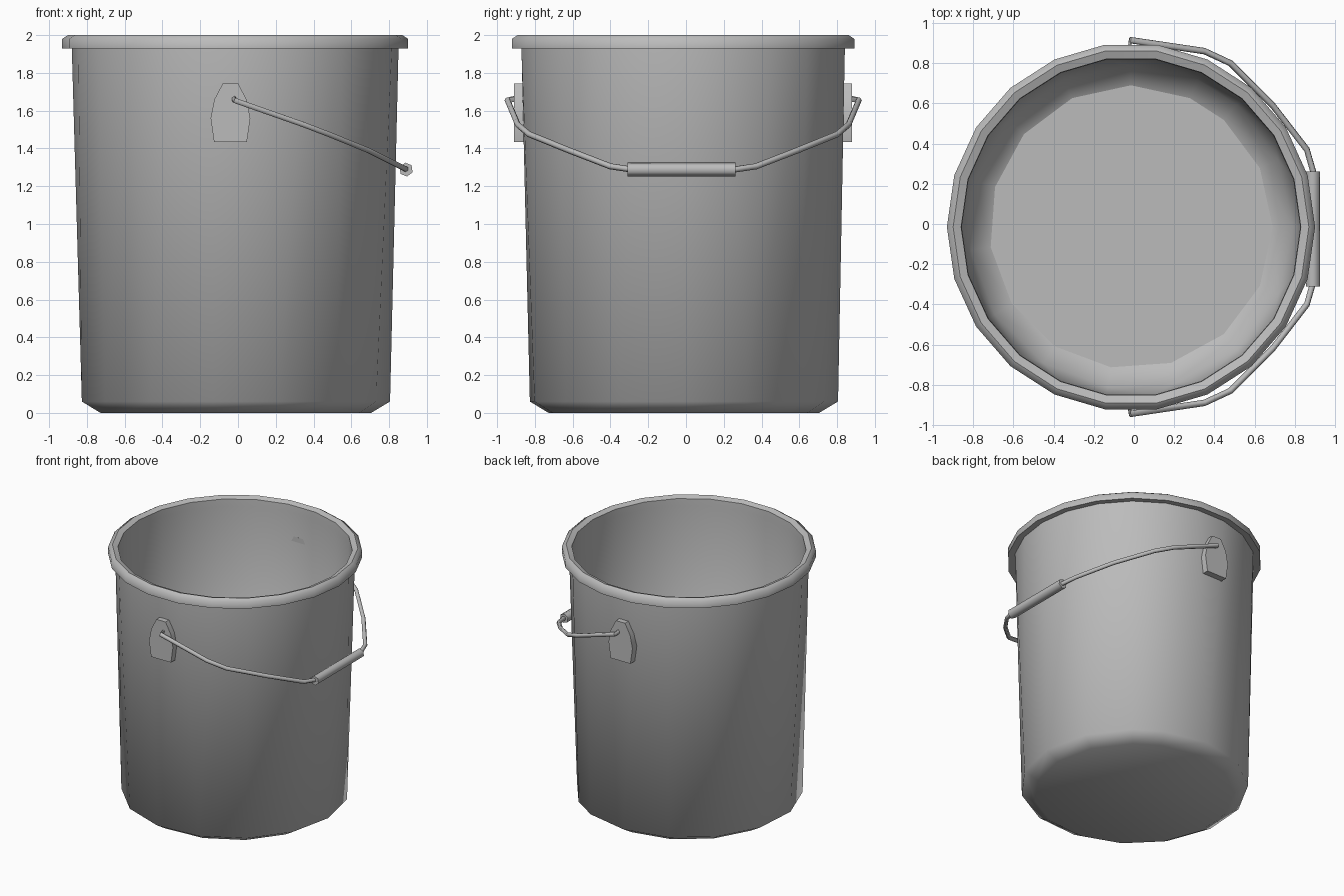
import bpy, bmesh, math
from mathutils import Vector

cube = bpy.data.objects.get("Cube")
if cube:
    bpy.data.objects.remove(cube)

CX = CY = -0.015          # axis of the bucket
STEPS = 44                # angular units per turn
FINE = list(range(0, STEPS, 2))
COARSE = [0, 3, 6] + list(range(8, STEPS, 3))

grey = bpy.data.materials.new("bucket_grey")
grey.use_nodes = True
colour = (0.5, 0.5, 0.5, 1)
grey.diffuse_color = colour
grey.node_tree.nodes["Principled BSDF"].inputs["Base Color"].default_value = colour


def finish(bm, name, sharp_angle=None):
    """Turn a bmesh into a named, shaded object."""
    bmesh.ops.recalc_face_normals(bm, faces=bm.faces)
    for f in bm.faces:
        f.smooth = True
    if sharp_angle:
        for e in bm.edges:
            if len(e.link_faces) == 2 and e.calc_face_angle(0) > math.radians(sharp_angle):
                e.smooth = False
    mesh = bpy.data.meshes.new(name)
    bm.to_mesh(mesh)
    bm.free()
    mesh.materials.append(grey)
    obj = bpy.data.objects.new(name, mesh)
    bpy.context.collection.objects.link(obj)
    return obj


def ring(bm, radius, z, units):
    turn = math.tau / STEPS
    return [bm.verts.new((CX + radius * math.cos(u * turn), CY + radius * math.sin(u * turn), z))
            for u in units]


def zip_rings(bm, a, ua, b, ub):
    """Join two rings that may have different side counts."""
    ua, ub = ua + [STEPS], ub + [STEPS]
    i = j = 0
    while i < len(a) or j < len(b):
        na = ua[i + 1] if i < len(a) else STEPS + 1
        nb = ub[j + 1] if j < len(b) else STEPS + 1
        corners = [a[i % len(a)]]
        if na <= nb:
            corners.append(a[(i + 1) % len(a)])
        if nb <= na:
            corners.append(b[(j + 1) % len(b)])
        corners.append(b[j % len(b)])
        bm.faces.new(corners)
        i, j = i + (na <= nb), j + (nb <= na)


def make_bucket():
    # Profile from outer base, up over the rim, down to the inner floor
    profile = [
        (0.72, 0.0, COARSE), (0.82, 0.06, COARSE), (0.865, 1.935, FINE),
        (0.916, 1.93, FINE), (0.916, 1.98, FINE), (0.885, 2.0, FINE),
        (0.845, 1.985, FINE), (0.842, 1.93, FINE),
        (0.805, 0.07, COARSE), (0.705, 0.015, COARSE),
    ]
    bm = bmesh.new()
    rings = [ring(bm, *p) for p in profile]
    for n in range(len(rings) - 1):
        zip_rings(bm, rings[n], profile[n][2], rings[n + 1], profile[n + 1][2])
    bm.faces.new(rings[0])
    bm.faces.new(rings[-1])
    # Crisp rim and floor edges, soft walls
    for n in (2, 3, 5, 6, 9):
        loop = rings[n]
        for k, v in enumerate(loop):
            bm.edges.get((v, loop[(k + 1) % len(loop)])).smooth = False
    finish(bm, "bucket")


def make_ear(name, side):
    # Tombstone-shaped handle mount
    half = [(0.087, 1.435), (0.105, 1.56), (0.085, 1.66), (0.04, 1.745)]
    outline = half + [(-x, z) for x, z in reversed(half)]
    bm = bmesh.new()
    loops = [[bm.verts.new((x - 0.04, CY + side * d, z)) for x, z in outline]
             for d in (0.83, 0.895)]
    for loop in loops:
        bm.faces.new(loop)
    for k in range(len(outline)):
        m = (k + 1) % len(outline)
        bm.faces.new((loops[0][k], loops[0][m], loops[1][m], loops[1][k]))
    finish(bm, name, 20)


def make_tube(name, path, radius, sides):
    """Sweep a round section along a path."""
    bm = bmesh.new()
    path = [Vector(p) for p in path]
    loops = []
    for k, p in enumerate(path):
        t = (path[min(k + 1, len(path) - 1)] - path[max(k - 1, 0)]).normalized()
        u = t.cross(Vector((0.4, 0, 1))).normalized()
        v = t.cross(u)
        loops.append([bm.verts.new(p + radius * (u * math.cos(a) + v * math.sin(a)))
                      for a in (math.tau * s / sides for s in range(sides))])
    for a, b in zip(loops, loops[1:]):
        for k in range(sides):
            m = (k + 1) % sides
            bm.faces.new((a[k], a[m], b[m], b[k]))
    bm.faces.new(loops[0])
    bm.faces.new(loops[-1])
    finish(bm, name, 65)


make_bucket()

# Wire handle, mirrored front to back
wire_half = [(-0.02, 0.88, 1.665), (-0.02, 0.93, 1.655), (0.35, 0.875, 1.525),
             (0.48, 0.815, 1.475), (0.69, 0.605, 1.39), (0.86, 0.385, 1.305),
             (0.893, 0.27, 1.288)]
for name, side in (("front", -1), ("back", 1)):
    make_ear(name + "_ear", side)
    make_tube(name + "_wire", [(x, CY + side * y, z) for x, y, z in wire_half], 0.016, 6)

# Grip in the middle of the handle
make_tube("handle_grip", [(0.89, -0.31, 1.288), (0.89, 0.262, 1.288)], 0.037, 6)
